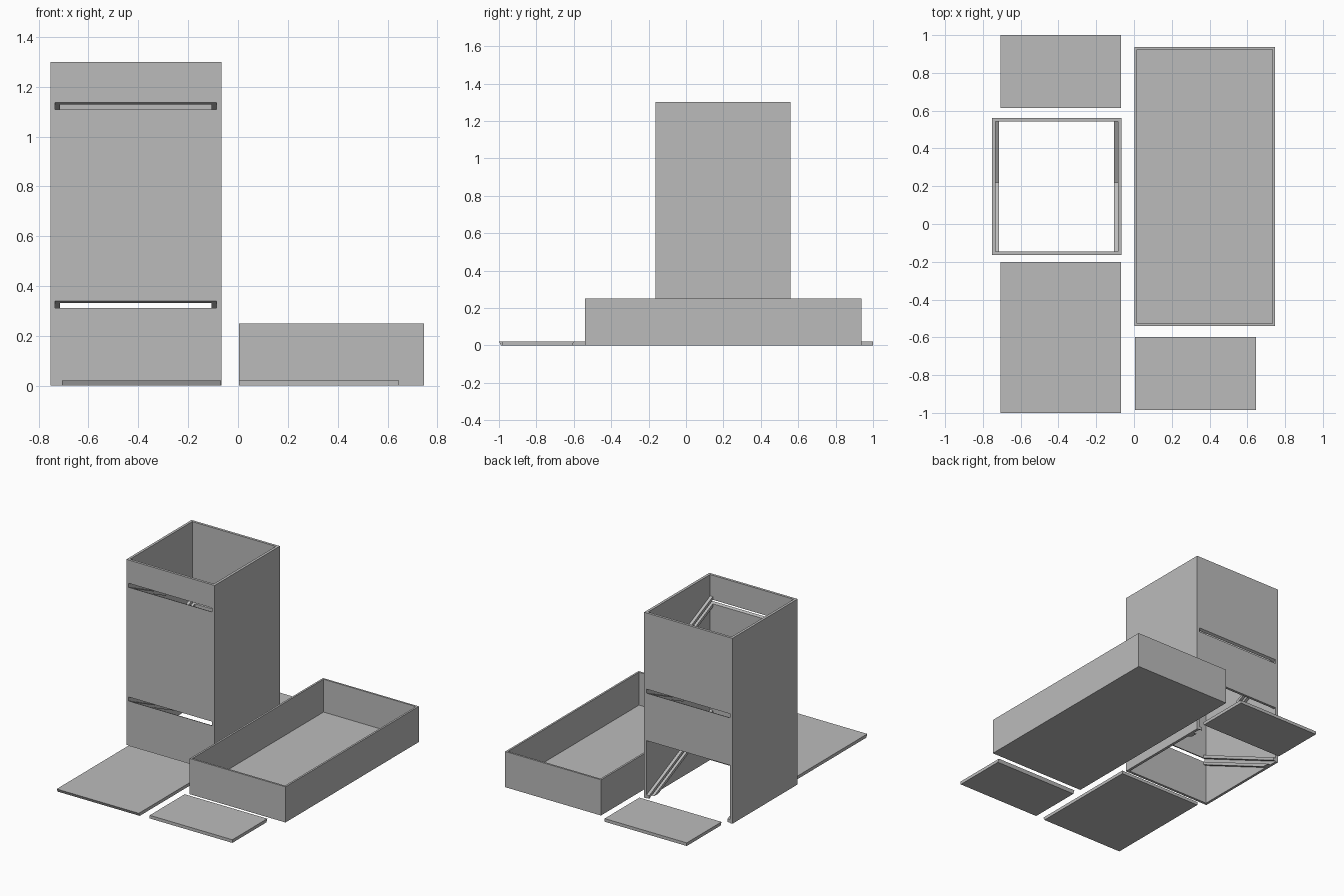
import bpy, bmesh, math

if "Cube" in bpy.data.objects:
    bpy.data.objects.remove(bpy.data.objects["Cube"])

grey = bpy.data.materials.new("plain grey")
grey.diffuse_color = (0.5, 0.5, 0.5, 1)
grey.use_nodes = True
grey.node_tree.nodes["Principled BSDF"].inputs["Base Color"].default_value = grey.diffuse_color
SLOPE = math.tan(math.radians(25))


def finish(name, bm):
    bmesh.ops.recalc_face_normals(bm, faces=bm.faces)
    me = bpy.data.meshes.new(name)
    bm.to_mesh(me)
    bm.free()
    me.materials.append(grey)
    ob = bpy.data.objects.new(name, me)
    bpy.context.collection.objects.link(ob)
    return ob


def prism(name, x0, x1, profile):
    """Extrude a (y, z) profile from x0 to x1, trimmed at the ground."""
    bm = bmesh.new()
    face = bm.faces.new([bm.verts.new((x0, y, z)) for y, z in profile])
    geom = bmesh.ops.extrude_face_region(bm, geom=[face])["geom"]
    moved = [g for g in geom if isinstance(g, bmesh.types.BMVert)]
    bmesh.ops.translate(bm, verts=moved, vec=(x1 - x0, 0, 0))
    if min(z for _, z in profile) < 0:
        bmesh.ops.bisect_plane(bm, geom=bm.verts[:] + bm.edges[:] + bm.faces[:],
                               plane_co=(0, 0, 0), plane_no=(0, 0, -1), clear_outer=True)
        bmesh.ops.holes_fill(bm, edges=bm.edges[:])
    return finish(name, bm)


# Tower dimensions
X0, X1 = -0.752, -0.067          # outer sides
XI0, XI1 = -0.734, -0.086        # inner sides
YF, YB, T, H = -0.163, 0.56, 0.018, 1.3
GAP = 0.014                      # half the slot height

# Side walls
for name, a, b in (("left_wall", X0, XI0), ("right_wall", XI1, X1)):
    prism(name, a, b, [(YF, 0), (YB, 0), (YB, H), (YF, H)])


# Front and back walls: panels separated by slots that slant down inward
def slotted_wall(name, y_out, inward, bottom, slots):
    y_in = y_out + inward * T
    drop = SLOPE * T
    low = (bottom, bottom)
    for i, z in enumerate(slots + [None]):
        high = (H, H) if z is None else (z - GAP, z - GAP - drop)
        prism(f"{name}_panel_{i + 1}", XI0, XI1,
              [(y_out, low[0]), (y_in, low[1]), (y_in, high[1]), (y_out, high[0])])
        if z is not None:
            low = (z + GAP, z + GAP - drop)


slotted_wall("front_wall", YF, 1, 0, [0.326, 1.123])
slotted_wall("back_wall", YB, -1, 0.405, [0.752])


# Sloping rail pairs that guide each ramp along the side walls
def rails(name, y_out, inward, z, y_end):
    y0 = y_out + inward * T

    def line(y, off):
        return (y, z - SLOPE * abs(y - y_out) + off)

    for side, a, b in (("left", XI0, XI0 + 0.02), ("right", XI1 - 0.021, XI1)):
        for part, lo, hi in (("upper", GAP, GAP + 0.022), ("lower", -GAP - 0.022, -GAP)):
            prism(f"{name}_{side}_{part}_rail", a, b,
                  [line(y0, lo), line(y_end, lo), line(y_end, hi), line(y0, hi)])


rails("top", YF, 1, 1.123, 0.22)
rails("middle", YB, -1, 0.752, 0.18)
rails("bottom", YF, 1, 0.326, YB)


# Loose ramps lying flat, one end cut at the slope angle
def ramp(name, x0, x1, y_cut, y_square):
    t = 0.022
    s = math.copysign(t * SLOPE, y_square - y_cut)
    prism(name, x0, x1, [(y_cut + s, 0), (y_square, 0), (y_square, t), (y_cut, t)])


ramp("long_ramp", -0.706, -0.069, -1.0, -0.2)
ramp("back_short_ramp", -0.706, -0.069, 0.615, 1.0)
ramp("front_short_ramp", 0.005, 0.646, -0.598, -0.985)

# Open tray
bm = bmesh.new()
bmesh.ops.create_cube(bm, size=1)
for v in bm.verts:
    v.co = (0.375 + v.co.x * 0.743, 0.1985 + v.co.y * 1.477, (v.co.z + 0.5) * 0.25)
top = max(bm.faces, key=lambda f: f.calc_center_median().z)
bmesh.ops.inset_region(bm, faces=[top], thickness=0.019)
geom = bmesh.ops.extrude_discrete_faces(bm, faces=[top])["faces"]
bmesh.ops.translate(bm, verts=geom[0].verts[:], vec=(0, 0, -0.23))
finish("tray", bm)
